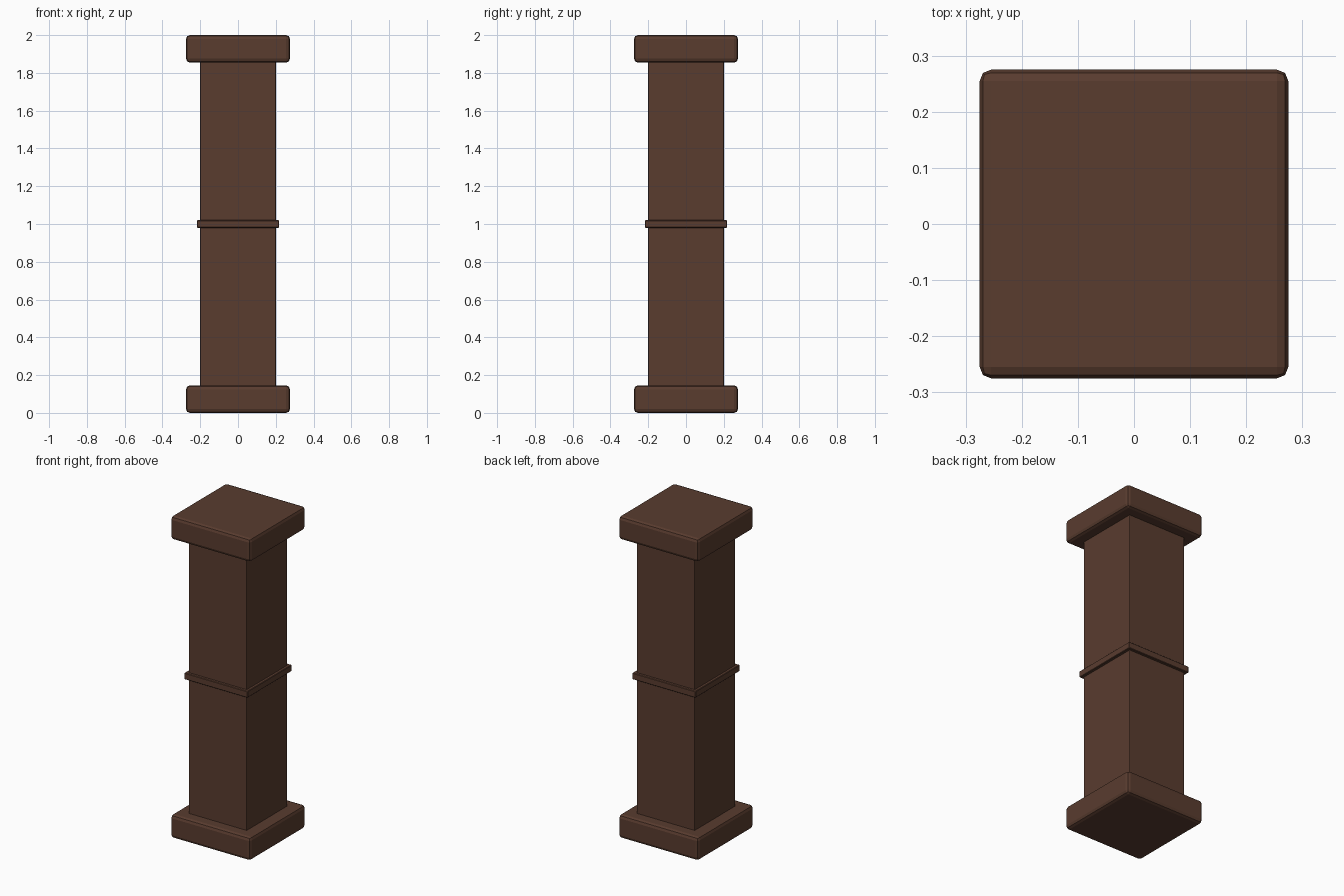
import bpy

cube = bpy.data.objects.get("Cube")
if cube:
    bpy.data.objects.remove(cube, do_unlink=True)

# Dark brown wood
wood = bpy.data.materials.new("dark_brown_wood")
wood.use_nodes = True
colour = (0.100, 0.045, 0.028, 1)
wood.diffuse_color = colour
wood.node_tree.nodes["Principled BSDF"].inputs["Base Color"].default_value = colour


def block(name, width, bottom, top, bevel, segments):
    """Square block between two heights with rounded edges."""
    bpy.ops.mesh.primitive_cube_add(size=1, location=(0, 0, (bottom + top) / 2))
    obj = bpy.context.object
    obj.name = name
    obj.scale = (width, width, top - bottom)
    bpy.ops.object.transform_apply(location=False, rotation=False, scale=True)
    mod = obj.modifiers.new("rounded_edges", "BEVEL")
    mod.width = bevel
    mod.segments = segments
    obj.data.materials.append(wood)
    return obj


# Base and cap slabs
block("base", 0.55, 0, 0.145, 0.02, 2)
block("cap", 0.55, 1.855, 2, 0.02, 2)

# Shaft, running slightly into both slabs
block("shaft", 0.4, 0.135, 1.865, 0.004, 2)

# Thin band around the middle
block("middle_band", 0.435, 0.98, 1.02, 0.003, 1)
